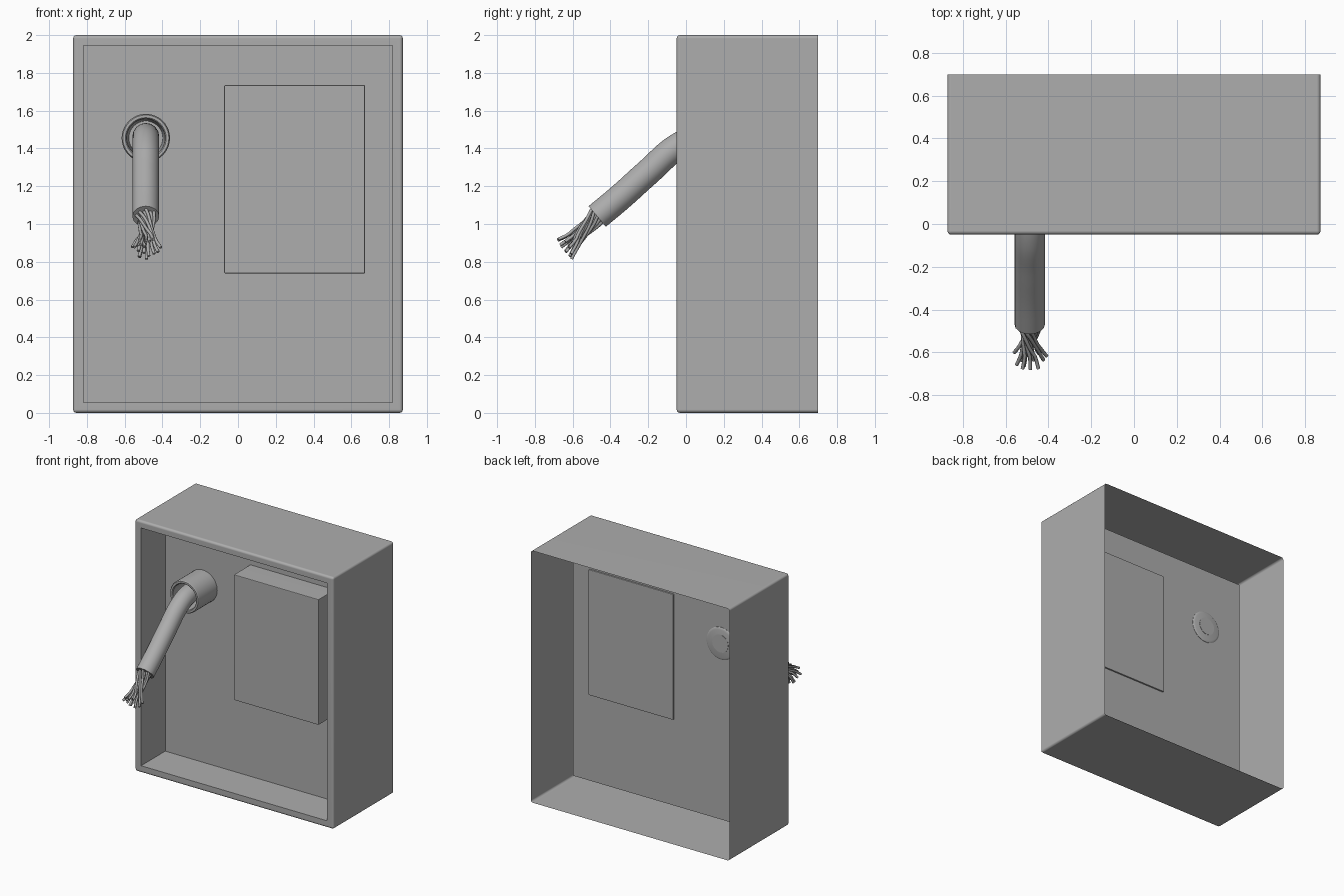
import bpy, bmesh, math, random
from mathutils import Vector

random.seed(4)
cube = bpy.data.objects.get("Cube")
if cube:
    bpy.data.objects.remove(cube)

grey = bpy.data.materials.new("plain_grey")
grey.use_nodes = True
COLOUR = (0.42, 0.42, 0.42, 1)
grey.diffuse_color = COLOUR
for node in grey.node_tree.nodes:
    if node.type == 'BSDF_PRINCIPLED':
        node.inputs["Base Color"].default_value = COLOUR


def activate(ob):
    bpy.ops.object.select_all(action='DESELECT')
    ob.select_set(True)
    bpy.context.view_layer.objects.active = ob


def finish(name, bm):
    """Make the object; weighted normals keep the large faces flat."""
    mesh = bpy.data.meshes.new(name)
    bm.to_mesh(mesh)
    bm.free()
    mesh.materials.append(grey)
    ob = bpy.data.objects.new(name, mesh)
    bpy.context.collection.objects.link(ob)
    activate(ob)
    bpy.ops.object.shade_smooth_by_angle(angle=math.radians(40))
    ob.modifiers.new("flat_faces", 'WEIGHTED_NORMAL').keep_sharp = True


def box(lo, hi):
    bm = bmesh.new()
    bmesh.ops.create_cube(bm, size=1)
    for v in bm.verts:
        v.co = [l + (c + 0.5) * (h - l) for c, l, h in zip(v.co, lo, hi)]
    return bm


def tubes(name, paths, radius, sides, kind):
    """Round tubes along point lists, joined as one mesh."""
    curve = bpy.data.curves.new(name, 'CURVE')
    curve.dimensions = '3D'
    curve.bevel_depth = radius
    curve.bevel_resolution = sides
    curve.use_fill_caps = True
    curve.resolution_u = 6
    for pts in paths:
        sp = curve.splines.new(kind)
        if kind == 'BEZIER':
            sp.bezier_points.add(len(pts) - 1)
            for bp, p in zip(sp.bezier_points, pts):
                bp.co = p
                bp.handle_left_type = bp.handle_right_type = 'AUTO'
        else:
            sp.points.add(len(pts) - 1)
            for sp_point, p in zip(sp.points, pts):
                sp_point.co = (*p, 1)
    curve.materials.append(grey)
    ob = bpy.data.objects.new(name, curve)
    bpy.context.collection.objects.link(ob)
    activate(ob)
    bpy.ops.object.convert(target='MESH')
    bpy.ops.object.shade_smooth_by_angle(angle=math.radians(50))


# Housing: thin shell open at the back, with a rim and recessed panel in front
bm = box((-0.873, -0.05, 0), (0.873, 0.7, 2))
back = [f for f in bm.faces if f.calc_center_median().y > 0.69]
bmesh.ops.delete(bm, geom=back, context='FACES')
edges = [e for e in bm.edges if not e.is_boundary]
bmesh.ops.bevel(bm, geom=edges, offset=0.018, segments=3, profile=0.5, affect='EDGES')
bm.normal_update()
front = min(bm.faces, key=lambda f: f.calc_center_median().y)
bmesh.ops.inset_individual(bm, faces=[front], thickness=0.038, use_even_offset=True)
front = min(bm.faces, key=lambda f: (round(f.calc_center_median().y, 4), -f.calc_area()))
panel = bmesh.ops.extrude_discrete_faces(bm, faces=[front])["faces"]
bmesh.ops.translate(bm, vec=(0, 0.304, 0), verts=list({v for f in panel for v in f.verts}))
finish("housing", bm)

# Raised block, passing slightly through the recessed panel
bm = box((-0.073, 0.05, 0.738), (0.673, 0.266, 1.736))
bmesh.ops.bevel(bm, geom=list(bm.edges), offset=0.007, segments=2, profile=0.5, affect='EDGES')
finish("raised_block", bm)

# Socket: a lathed cup with a tapering mouth towards the front
CX, CZ = -0.488, 1.455
profile = [(0, 0.266), (0.112, 0.266), (0.128, 0.256), (0.128, 0.03), (0.122, 0.022),
           (0.108, 0.022), (0.102, 0.028), (0.09, 0.24), (0, 0.24)]
bm = bmesh.new()
verts = [bm.verts.new((CX + r, y, CZ)) for r, y in profile]
chain = [bm.edges.new(pair) for pair in zip(verts, verts[1:])]
bmesh.ops.spin(bm, geom=verts + chain, cent=(CX, 0, CZ), axis=(0, 1, 0),
               angle=math.tau, steps=40)
bmesh.ops.remove_doubles(bm, verts=list(bm.verts), dist=0.0005)
bmesh.ops.recalc_face_normals(bm, faces=list(bm.faces))
finish("socket", bm)

# Cable drooping out of the socket
path = [(0.268, 1.458), (0.07, 1.457), (-0.04, 1.412), (-0.2, 1.275), (-0.35, 1.14), (-0.47, 1.04)]
tubes("cable", [[(CX, y, z) for y, z in path]], 0.071, 6, 'BEZIER')

# Frayed wire strands, twisted and splayed at the cable end
end = Vector((CX, -0.455, 1.053))
along = Vector((0, -0.17, -0.167)).normalized()
side = Vector((1, 0, 0))
up = side.cross(along)
strands = []
COUNT, STEPS = 19, 12
for i in range(COUNT):
    base_r = 0.058 * math.sqrt((i + 0.5) / COUNT)
    base_a = i * 2.4
    length = random.uniform(0.225, 0.275)
    splay = random.uniform(0.0, 0.035)
    twist = random.uniform(1.8, 3.0)
    pts = []
    for k in range(STEPS + 1):
        t = k / STEPS
        a = base_a + twist * min(t * 1.3, 1)
        r = base_r * (1 - 0.4 * math.sin(math.pi * t)) + splay * t ** 3
        pts.append(end + along * (length * t) + (side * math.cos(a) + up * math.sin(a)) * r)
    strands.append(pts)
tubes("wire_strands", strands, 0.0085, 2, 'POLY')
